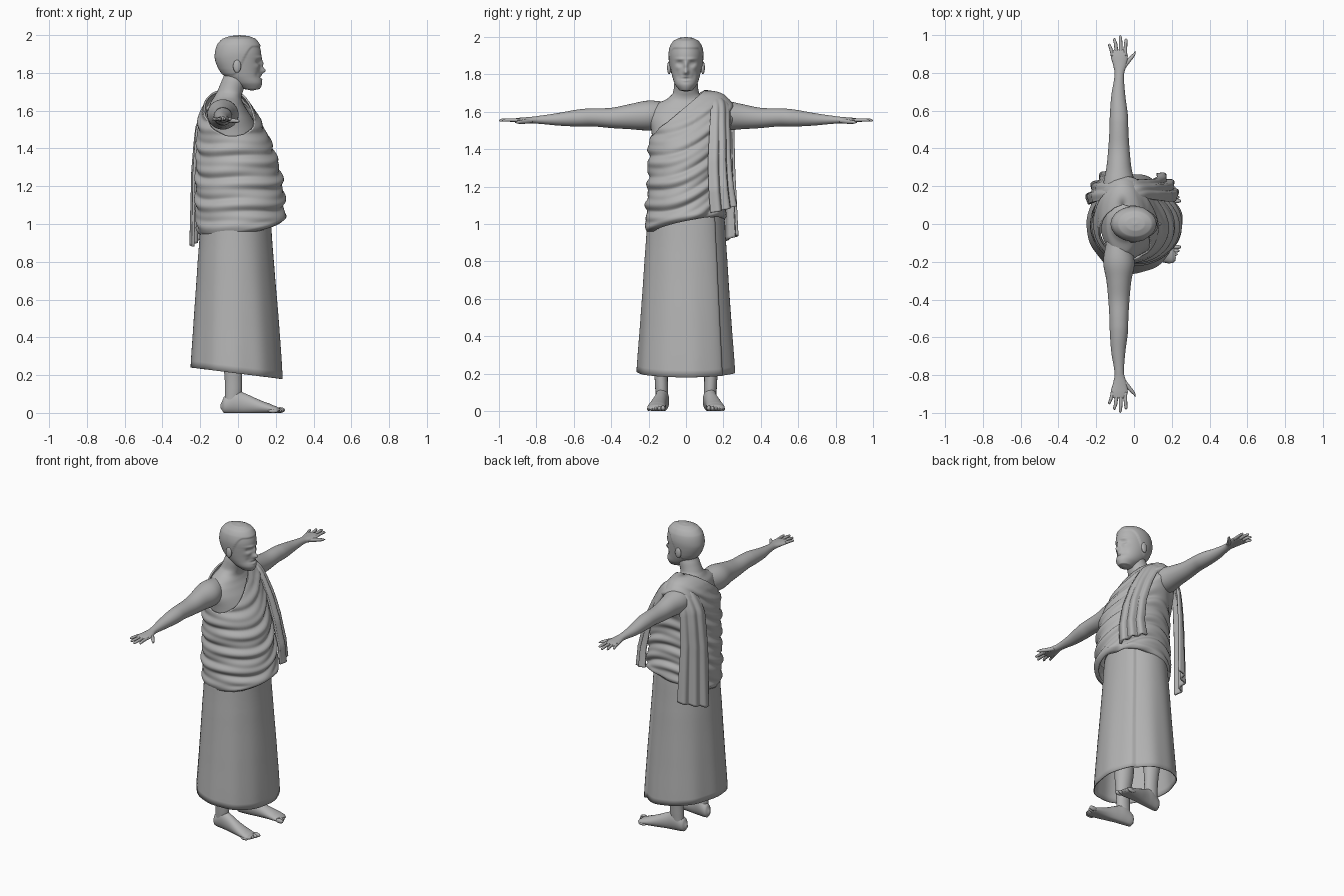
import bpy, bmesh
from math import sin, cos, pi, tau, exp
from mathutils import Vector

cube = bpy.data.objects.get("Cube")
if cube:
    bpy.data.objects.remove(cube)

grey = bpy.data.materials.new("stone_grey")
grey.use_nodes = True
grey.diffuse_color = (0.45, 0.45, 0.45, 1)
grey.node_tree.nodes["Principled BSDF"].inputs["Base Color"].default_value = (0.45, 0.45, 0.45, 1)


def sheet(name, rows, closed=True, caps=True, thick=0):
    """Skin a list of point rows into a smooth surface."""
    bm = bmesh.new()
    vs = [[bm.verts.new(p) for p in r] for r in rows]
    n = len(rows[0])
    for a, b in zip(vs, vs[1:]):
        for i in range(n if closed else n - 1):
            j = (i + 1) % n
            bm.faces.new((a[i], a[j], b[j], b[i]))
    if caps:
        bm.faces.new(vs[0])
        bm.faces.new(vs[-1])
    bmesh.ops.recalc_face_normals(bm, faces=bm.faces)
    me = bpy.data.meshes.new(name)
    bm.to_mesh(me)
    bm.free()
    for p in me.polygons:
        p.use_smooth = True
    me.materials.append(grey)
    ob = bpy.data.objects.new(name, me)
    bpy.context.collection.objects.link(ob)
    if thick:
        mod = ob.modifiers.new("thickness", "SOLIDIFY")
        mod.thickness = thick
        mod.offset = 0
    return ob


def curve(rows, i, f):
    """Catmull-Rom between row i and i+1; the first entry stays linear."""
    g = lambda k: rows[max(0, min(len(rows) - 1, k))]
    out = []
    for a, b, c, d in zip(g(i - 1), g(i), g(i + 1), g(i + 2)):
        out.append(b + 0.5 * f * (c - a + f * (2 * a - 5 * b + 4 * c - d + f * (3 * (b - c) + d - a))))
    out[0] = g(i)[0] + f * (g(i + 1)[0] - g(i)[0])
    return out


def at(rows, t):
    """Look a profile up by its first entry."""
    t = max(rows[0][0], min(rows[-1][0], t))
    i = max(k for k in range(len(rows) - 1) if rows[k][0] <= t)
    return curve(rows, i, (t - rows[i][0]) / (rows[i + 1][0] - rows[i][0]))


def tube(name, rows, axis="z", n=32, steps=5, shape=None):
    """Elliptical loft along an axis: rows of position, centre pair, radius pair."""
    rings = []
    for k in range((len(rows) - 1) * steps + 1):
        i = min(k // steps, len(rows) - 2)
        t, a, b, ra, rb = curve(rows, i, k / steps - i)
        ra, rb = max(ra, .001), max(rb, .001)
        ring = []
        for j in range(n):
            u, v = a + ra * cos(tau * j / n), b + rb * sin(tau * j / n)
            p = Vector({"z": (u, v, t), "y": (u, t, v), "x": (t, u, v)}[axis])
            ring.append(shape(p) if shape else p)
        rings.append(ring)
    return sheet(name, rings)


def ball(name, loc, size):
    bpy.ops.mesh.primitive_uv_sphere_add(segments=20, ring_count=12, location=loc)
    ob = bpy.context.object
    ob.name = name
    ob.scale = size
    ob.data.materials.append(grey)
    bpy.ops.object.shade_smooth()


def step(a, b, x):
    t = max(0, min(1, (x - a) / (b - a)))
    return t * t * (3 - 2 * t)


# Head: egg-shaped loft with facial features pushed in and out
features = [  # side, height, side spread, height spread, push
    (0, 1.812, .013, .016, .028), (0, 1.848, .010, .022, .014), (.034, 1.858, .016, .011, -.014),
    (.034, 1.858, .010, .006, .006), (.03, 1.882, .026, .008, .006), (0, 1.788, .018, .005, .004),
    (0, 1.776, .024, .004, -.005), (0, 1.766, .018, .005, .005), (.045, 1.835, .015, .014, .005),
    (.04, 1.79, .012, .016, -.004)]


def face(p):
    out = p.copy()
    if p.x > .03:
        for y, z, sy, sz, push in features:
            out.x += push * exp(-((abs(p.y) - y) / sy) ** 2 - ((p.z - z) / sz) ** 2) * step(.03, .06, p.x)
    hairline = 1.79 + .15 * step(-.03, .08, p.x)
    out.xy *= 1 + .05 * step(hairline - .006, hairline + .006, p.z) * step(2.0, 1.97, p.z)
    return out


tube("head", [
    (1.708, .075, 0, .01, .01), (1.715, .07, 0, .045, .035), (1.745, .05, 0, .078, .058),
    (1.78, .025, 0, .095, .071), (1.82, .01, 0, .108, .080), (1.87, .003, 0, .119, .087),
    (1.91, .003, 0, .119, .089), (1.95, .003, 0, .108, .082), (1.98, .005, 0, .085, .064),
    (1.995, .007, 0, .05, .036), (2.0, .008, 0, .004, .004)], n=96, steps=9, shape=face)

# Neck, shoulders and bare chest
tube("upper_body", [
    (1.2, 0, 0, .14, .16), (1.4, -.02, 0, .15, .175), (1.5, -.035, 0, .142, .185),
    (1.56, -.045, 0, .122, .195), (1.61, -.055, 0, .1, .185), (1.645, -.06, 0, .085, .15),
    (1.67, -.055, 0, .073, .1), (1.7, -.042, 0, .068, .07), (1.76, -.02, 0, .066, .062),
    (1.8, -.01, 0, .06, .055)], n=48)

for s, side in ((1, "left"), (-1, "right")):
    ball(side + "_ear", (-.005, s * .09, 1.835), (.021, .011, .034))
    # Outstretched arm and hand
    tube(side + "_arm", [
        (s * y, x, z, rx, rz) for y, x, z, rx, rz in [
            (.08, -.085, 1.58, .06, .07), (.2, -.08, 1.58, .083, .08), (.3, -.08, 1.574, .066, .067),
            (.4, -.08, 1.567, .056, .054), (.5, -.08, 1.57, .05, .048), (.57, -.08, 1.567, .048, .046),
            (.68, -.083, 1.56, .037, .034), (.79, -.078, 1.557, .025, .021),
            (.84, -.075, 1.555, .035, .017), (.89, -.078, 1.555, .045, .013),
            (.918, -.08, 1.555, .038, .009), (.925, -.08, 1.555, .02, .003)]], "y")
    for name, x0, x1, tip in (("little", -.113, -.13, .955), ("ring", -.091, -.104, .985),
                              ("middle", -.069, -.073, 1.0), ("index", -.047, -.042, .982)):
        tube(f"{side}_{name}_finger", [
            (s * .89, x0, 1.555, .010, .009), (s * (tip - .03), (x0 + x1) / 2, 1.556, .009, .009),
            (s * (tip - .006), x1, 1.554, .007, .007), (s * tip, x1, 1.553, .001, .001)], "y", n=12)
    tube(side + "_thumb", [
        (s * .82, -.06, 1.552, .014, .012), (s * .86, -.033, 1.548, .015, .012),
        (s * .895, -.004, 1.545, .010, .009), (s * .915, .006, 1.543, .001, .002)], "y", n=12)
    # Leg
    tube(side + "_leg", [
        (.05, -.03, s * .128, .04, .032), (.11, -.025, s * .13, .045, .034),
        (.2, -.025, s * .133, .047, .037), (.36, -.03, s * .13, .062, .055),
        (.5, -.02, s * .12, .058, .055), (.85, -.015, s * .1, .08, .08)])

    # Foot with a flat sole
    def sole(p):
        p.z = max(p.z, 0)
        return p

    tube(side + "_foot", [
        (x, s * y, z, ry, rz) for x, y, z, ry, rz in [
            (-.092, .12, .035, .008, .012), (-.075, .122, .042, .03, .042), (-.02, .128, .06, .037, .064),
            (.03, .135, .05, .037, .056), (.1, .148, .035, .042, .04), (.17, .157, .022, .048, .026),
            (.205, .159, .016, .046, .018), (.22, .16, .014, .034, .01)]], "x", shape=sole)
    for j in range(5):
        r = .015 - .0012 * j
        ball(f"{side}_toe_{j + 1}", (.222 - .009 * j, s * (.122 + .0195 * j), r), (.028, r * .8, r))

# Long skirt, flaring to a slanted hem, wrapped over at the front left
skirt = [(.16, -.01, 0, .243, .266), (.5, -.01, 0, .222, .243),
         (.8, -.012, 0, .2, .222), (1.0, -.012, 0, .186, .208), (1.1, -.012, 0, .18, .2)]
rings = []
for k in range(25):
    ring = []
    for j in range(128):
        th = .82 + tau * j / 128
        z = .21 - .03 * cos(th) + (.88 + .03 * cos(th)) * k / 24
        t, cx, cy, rx, ry = at(skirt, z)
        soft = 1 - k / 24
        lap = .014 * step(110, 127, j)
        d = 1 - .01 + soft * (.010 * sin(6 * th + 2 * z) + .006 * sin(11 * th)) + lap / rx
        ring.append((cx + rx * d * cos(th), cy + ry * d * sin(th), z))
    rings.append(ring)
sheet("skirt", rings, caps=False, thick=.006)

# Draped wrap: bares the right shoulder and closes over the left one
wrap = [(.88, .01, 0, .21, .2), (1.05, .01, 0, .228, .21), (1.2, .007, 0, .226, .2),
        (1.35, -.007, 0, .208, .197), (1.45, -.025, .008, .187, .2), (1.55, -.045, .03, .158, .212),
        (1.62, -.055, .045, .13, .205), (1.66, -.06, .055, .105, .175), (1.69, -.06, .07, .075, .13),
        (1.705, -.06, .09, .04, .07), (1.712, -.06, .1, .004, .004)]


def wrap_point(th, z):
    t, cx, cy, rx, ry = at(wrap, z)
    return cx + max(rx, .003) * cos(th), cy + max(ry, .003) * sin(th)


columns = []
for j in range(128):
    th = tau * j / 128
    top = 1.38
    while top < 1.712:
        x, y = wrap_point(th, top)
        if top > 1.625 + .85 * y - .15 * min(x + .06, 0):
            break
        top += .002
    x, y = wrap_point(th, 1.0)
    low = .985 + .2 * y + .15 * x
    column = []
    for k in range(81):
        z = low + (top - low) * k / 80
        x, y = wrap_point(th, z)
        f = z - .5 * y - 1.6 * y * y
        wave = sin(f * 62 + sin(th * 2)) + .6 * sin(f * 107 + 3 * y)
        edge = .012 * step(.05, 0, z - low) - .02 * step(.02, 0, z - low)
        d = (.006 * wave * step(1.70, 1.6, z) + edge) / .2
        column.append((x + (x + .03) * d, y + y * d, z))
    columns.append(column)
sheet("draped_wrap", list(zip(*columns)), caps=False, thick=.010)


# Two loose ends hanging from the left shoulder
def fall(name, path, half, out, slant):
    half, out = Vector(half), Vector(out)
    rows = []
    for k in range(41):
        u = k / 40 * (len(path) - 1)
        i = min(int(u), len(path) - 2)
        x, y, z = curve(path, i, u - i)
        v = k / 40
        row = []
        for j in range(41):
            c = j / 20 - 1
            pleat = .012 * v * sin(9 * c + 1.5 * v) + .025 * (1 - c * c) * min(1, 2 * v)
            p = Vector((x, y, z)) + half * c * (.65 + .35 * v) + out * (pleat - .01)
            p.z += slant * c * v - .03 * c * c * (1 - v)
            row.append(p)
        rows.append(row)
    sheet(name, rows, closed=False, caps=False, thick=.014)


fall("back_fall", [(-.06, .15, 1.69), (-.13, .19, 1.645), (-.185, .19, 1.53), (-.2, .19, 1.3),
                   (-.2, .195, 1.1), (-.2, .2, .91)], (.055, .085, 0), (-.84, .54, 0), .03)
fall("front_fall", [(-.05, .15, 1.69), (.03, .185, 1.65), (.1, .185, 1.52), (.155, .185, 1.36),
                    (.185, .195, 1.2), (.185, .21, 1.08)], (-.05, .065, 0), (.79, .61, 0), .02)
